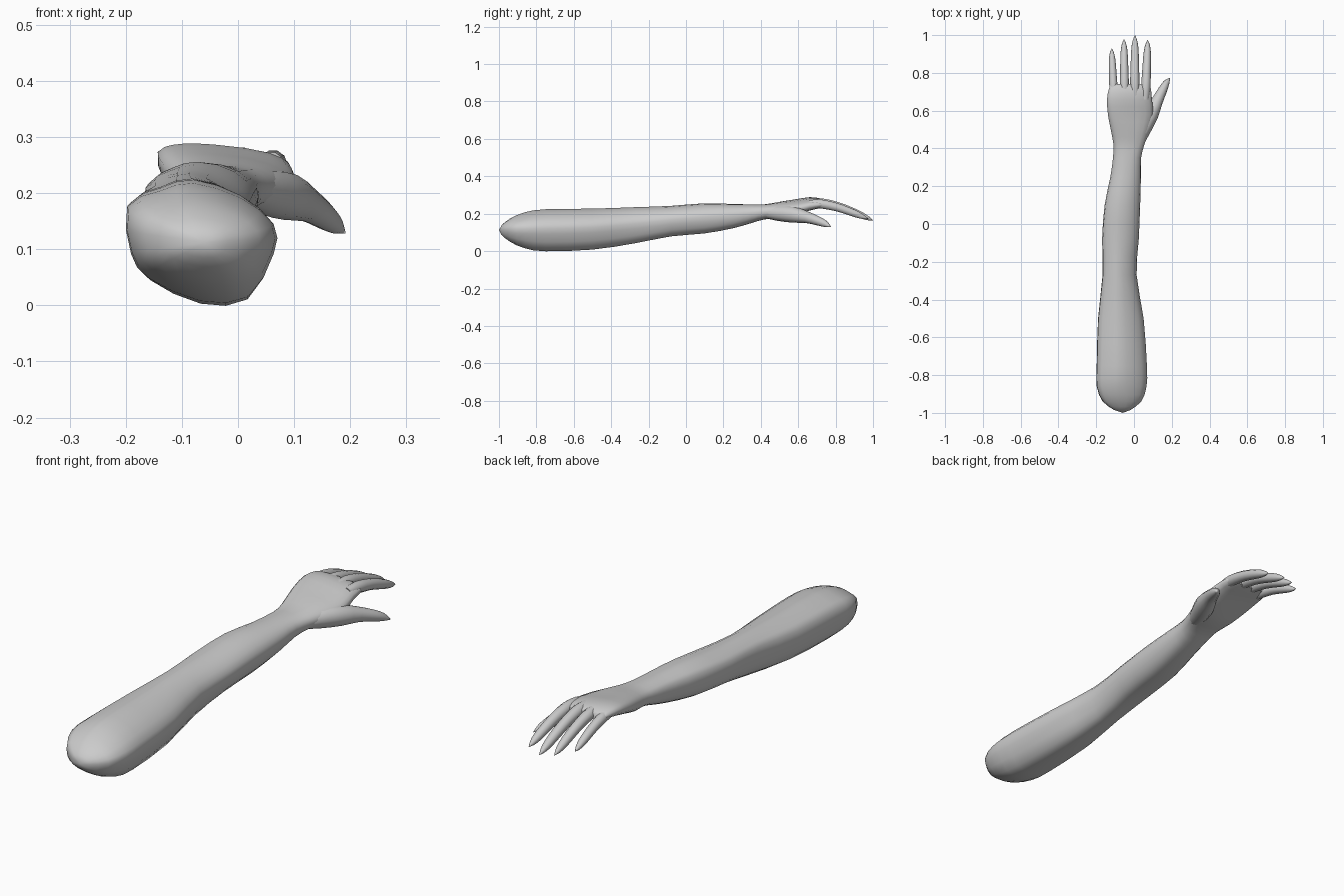
import bpy, bmesh, math
from mathutils import Vector

if "Cube" in bpy.data.objects:
    bpy.data.objects.remove(bpy.data.objects["Cube"])

skin = bpy.data.materials.new("pale grey")
skin.diffuse_color = (0.6, 0.6, 0.6, 1)
skin.use_nodes = True
skin.node_tree.nodes["Principled BSDF"].inputs["Base Color"].default_value = skin.diffuse_color


def loft(name, rings, end_points=(None, None)):
    """Skin a list of closed rings, closing each end with a face or a point."""
    bm = bmesh.new()
    loops = [[bm.verts.new(p) for p in ring] for ring in rings]
    n = len(loops[0])
    for a, b in zip(loops, loops[1:]):
        for i in range(n):
            j = (i + 1) % n
            bm.faces.new((a[i], a[j], b[j], b[i]))
    for loop, tip in zip((loops[0], loops[-1]), end_points):
        if tip is None:
            bm.faces.new(loop)
        else:
            v = bm.verts.new(tip)
            for i in range(n):
                bm.faces.new((loop[i], loop[(i + 1) % n], v))
    bmesh.ops.recalc_face_normals(bm, faces=bm.faces)
    mesh = bpy.data.meshes.new(name)
    bm.to_mesh(mesh)
    bm.free()
    mesh.materials.append(skin)
    ob = bpy.data.objects.new(name, mesh)
    bpy.context.collection.objects.link(ob)
    bpy.ops.object.select_all(action='DESELECT')
    ob.select_set(True)
    bpy.context.view_layer.objects.active = ob
    bpy.ops.object.shade_smooth_by_angle(angle=math.radians(60))
    return ob


def spline(a, b, c, d, t):
    """Smooth value between b and c."""
    return 0.5 * (2 * b + (c - a) * t + (2 * a - 5 * b + 4 * c - d) * t * t
                  + (3 * b - a - 3 * c + d) * t ** 3)


def refine(rows, steps):
    out = []
    for i in range(len(rows) - 1):
        quad = [rows[max(0, min(len(rows) - 1, i + k))] for k in (-1, 0, 1, 2)]
        for s in range(steps):
            out.append([spline(*v, s / steps) for v in zip(*quad)])
    return out + [list(rows[-1])]


# Lopsided upper-arm outline and rounded hand outline, both 20 points
arm_pts = [(1, .3), (.55, .75), (-.1, 1), (-.55, .87), (-1, .6),
           (-.95, -.2), (-.7, -.62), (0, -1), (.65, -.93), (1, -.2)]
m = len(arm_pts)
arm_outline = []
for i in range(m):
    for t in (0, .5):
        arm_outline.append([spline(*v, t) for v in
                            zip(*(arm_pts[(i + k) % m] for k in (-1, 0, 1, 2)))])
hand_outline = []
for x, z in arm_outline:
    a = math.atan2(z, x)
    c, s = math.cos(a), math.sin(a)
    hand_outline.append([math.copysign(abs(c) ** .8, c), math.copysign(abs(s) ** .8, s)])

# Arm and palm sections: y, x min, x max, z min, z max, hand blend, sideways slope
sections = [
    (-.985, -.105, -.02, .085, .14, .6, 0),
    (-.94, -.165, .035, .05, .175, .3, 0),
    (-.86, -.195, .06, .018, .208, 0, 0),
    (-.75, -.195, .062, .003, .224, 0, 0),
    (-.5, -.188, .045, .012, .227, 0, 0),
    (-.27, -.165, .010, .045, .235, .1, 0),
    (-.08, -.168, .022, .08, .242, .3, 0),
    (.1, -.155, .03, .095, .256, .4, 0),
    (.25, -.125, .035, .122, .252, .6, 0),
    (.35, -.112, .037, .15, .25, .8, 0),
    (.42, -.11, .055, .17, .25, 1, .03),
    (.5, -.125, .083, .175, .262, 1, .08),
    (.58, -.14, .102, .195, .272, 1, .12),
    (.66, -.145, .095, .22, .285, 1, .1),
    (.715, -.135, .09, .232, .28, 1, .08),
    (.74, -.125, .08, .24, .268, 1, .06),
]
rings = []
for y, x0, x1, z0, z1, w, slope in refine(sections, 2):
    ring = []
    for (ax, az), (hx, hz) in zip(arm_outline, hand_outline):
        dx = (x1 - x0) / 2 * (ax + (hx - ax) * w)
        dz = (z1 - z0) / 2 * (az + (hz - az) * w)
        ring.append(((x0 + x1) / 2 + dx, y, (z0 + z1) / 2 + dz - slope * dx))
    rings.append(ring)
loft("arm_and_palm", rings, ((-.06, -1, .112), None))


def digit(name, path, sides=10):
    """Tapered tube along x, y, z, radius points, ending in a point."""
    path = refine(path, 2)
    pts = [Vector(p[:3]) for p in path]
    tube = []
    for i in range(len(pts) - 1):
        t = (pts[i + 1] - pts[max(0, i - 1)]).normalized()
        u = t.cross(Vector((0, 0, 1))).normalized()
        v = u.cross(t)
        r = path[i][3]
        tube.append([pts[i] + r * (math.cos(k * math.tau / sides) * u
                                   + math.sin(k * math.tau / sides) * v)
                     for k in range(sides)])
    loft(name, tube, (None, pts[-1]))


# Fingers: knuckle x, tip x, tip y, knuckle z, thickness
for name, bx, tx, ty, bz, r in (
        ("index_finger", .06, .073, .975, .252, .025),
        ("middle_finger", .004, .005, 1.0, .258, .025),
        ("ring_finger", -.05, -.053, .98, .259, .024),
        ("little_finger", -.106, -.118, .93, .257, .022)):
    tz = .165 + (1 - ty) * .3
    path = []
    for f, drop, k in ((0, -.02, .8), (.2, 0, 1), (.45, .2, .92), (.65, .46, .85),
                       (.82, .72, .72), (.93, .9, .42), (1, 1, 0)):
        path.append((bx + (tx - bx) * f, .66 + (ty - .66) * f,
                     bz + (tz - bz) * drop, r * k))
    digit(name, path)

# Thumb with its fleshy base
digit("thumb", [(.012, .40, .207, .025), (.043, .49, .203, .041),
                (.085, .575, .195, .043), (.122, .65, .18, .031),
                (.152, .71, .16, .024), (.173, .75, .143, .016),
                (.192, .775, .128, 0)], 12)
